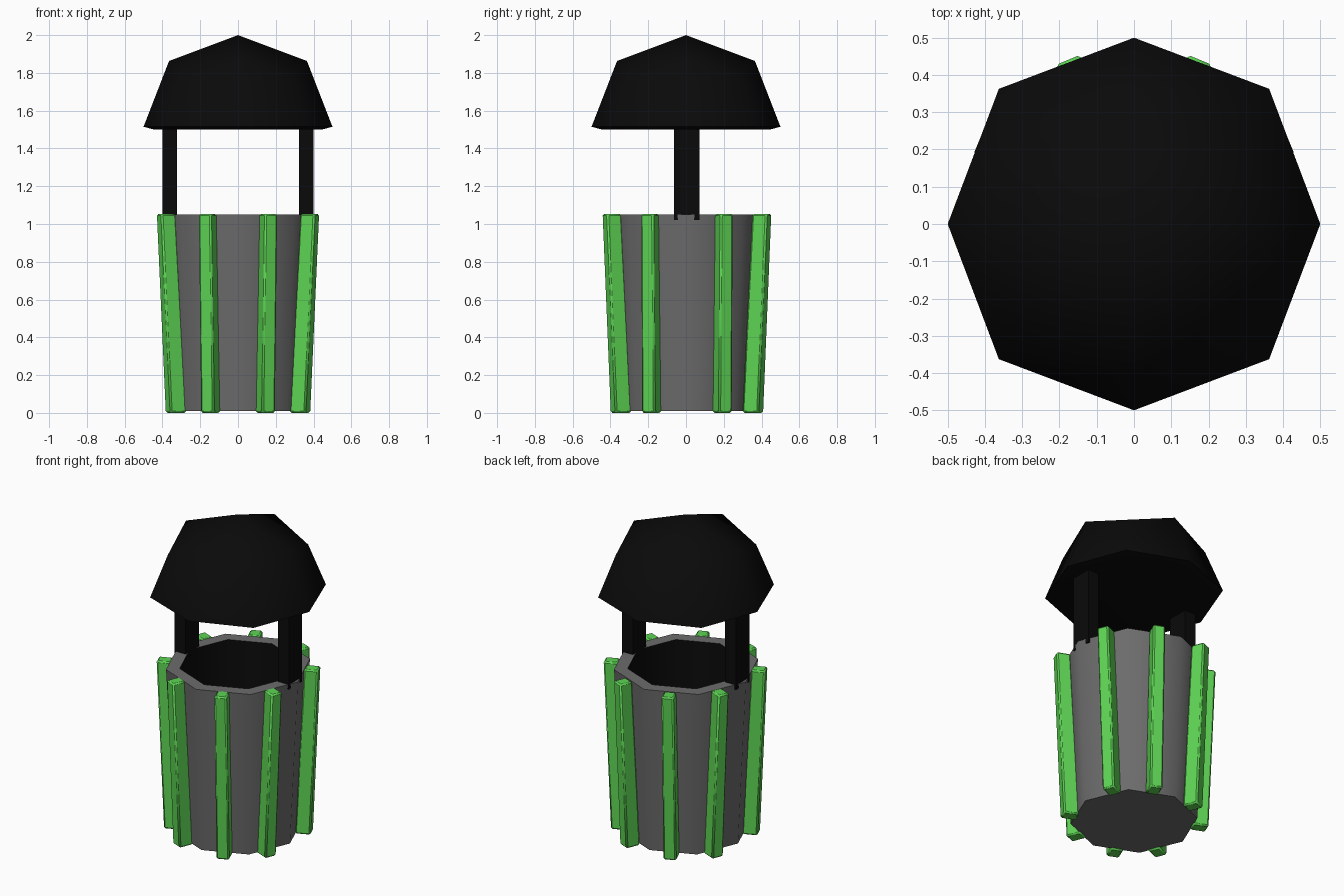
import bpy, bmesh, math
from mathutils import Vector

if "Cube" in bpy.data.objects:
    bpy.data.objects.remove(bpy.data.objects["Cube"])


def material(name, col):
    m = bpy.data.materials.new(name)
    m.diffuse_color = (*col, 1)
    m.use_nodes = True
    m.node_tree.nodes["Principled BSDF"].inputs["Base Color"].default_value = m.diffuse_color
    return m


GREY = material("grey metal", (0.15, 0.148, 0.15))
GREEN = material("green slats", (0.11, 0.66, 0.088))
BLACK = material("black", (0.003, 0.003, 0.003))


def build(name, bm, mats, smooth=None):
    bmesh.ops.recalc_face_normals(bm, faces=bm.faces)
    me = bpy.data.meshes.new(name)
    bm.to_mesh(me)
    bm.free()
    for m in mats:
        me.materials.append(m)
    ob = bpy.data.objects.new(name, me)
    bpy.context.collection.objects.link(ob)
    if smooth:
        bpy.context.view_layer.objects.active = ob
        bpy.ops.object.select_all(action='DESELECT')
        ob.select_set(True)
        bpy.ops.object.shade_smooth_by_angle(angle=math.radians(smooth))
    return ob


def ring(bm, r, z, rd=None, zd=None):
    """Eight vertices; the diagonal ones may have their own radius and height."""
    out = []
    for i in range(8):
        odd = i % 2
        rr = rd if odd and rd else r
        zz = zd if odd and zd else z
        a = i * math.pi / 4
        out.append(bm.verts.new((rr * math.cos(a), rr * math.sin(a), zz)))
    return out


def bridge(bm, a, b, mat=0):
    n = len(a)
    for i in range(n):
        j = (i + 1) % n
        bm.faces.new((a[i], a[j], b[j], b[i])).material_index = mat


# Tapered eight-sided bin with a flat rim and black inside
bm = bmesh.new()
base = ring(bm, 0.365, 0.01)
top = ring(bm, 0.42, 1.05)
lip = ring(bm, 0.34, 1.05)
floor = ring(bm, 0.30, 0.06)
bm.faces.new(base)
bridge(bm, base, top)
bridge(bm, top, lip)
bridge(bm, lip, floor, 1)
bm.faces.new(floor).material_index = 1
build("bin_body", bm, [GREY, BLACK], 50)


# Green slats, leaning outwards with the bin
def slat(name, top_mid, bottom_mid, angle, sx, sy):
    n = Vector((math.cos(angle), math.sin(angle), 0))
    t = Vector((-n.y, n.x, 0))
    bm = bmesh.new()
    rings = []
    for mid, z, w, d in ((bottom_mid, 0.0, 0.076, 0.092), (top_mid, 1.053, 0.072, 0.084)):
        c = Vector((*mid, z))
        pts = [c + t * w / 2, c - t * w / 2, c - t * w / 2 - n * d, c + t * w / 2 - n * d]
        rings.append([bm.verts.new((p.x * sx, p.y * sy + 0.005, p.z)) for p in pts])
    bridge(bm, *rings)
    for r in rings:
        bm.faces.new(r)
    ob = build(name, bm, [GREEN], 50)
    bev = ob.modifiers.new("bevel", 'BEVEL')
    bev.width = 0.009
    bev.segments = 1


for sx, h in ((1, "right"), (-1, "left")):
    for sy, d in ((1, "back"), (-1, "front")):
        slat(f"side_slat_{d}_{h}", (0.419, 0.212), (0.371, 0.205), math.radians(22.5), sx, sy)
        slat(f"end_slat_{d}_{h}", (0.177, 0.436), (0.163, 0.392), math.radians(67.5), sx, sy)

# Two flat posts standing on the rim
for s, h in ((1, "right"), (-1, "left")):
    bm = bmesh.new()
    bmesh.ops.create_cube(bm, size=1)
    for v in bm.verts:
        v.co = (s * 0.3625 + v.co.x * 0.077, 0.004 + v.co.y * 0.133, 1.265 + v.co.z * 0.49)
    build(f"{h}_post", bm, [BLACK])

# Domed cover: upper half of a rounded cube, closed underneath
bm = bmesh.new()
under = ring(bm, 0.445, 1.5, 0.455)
rim = ring(bm, 0.5, 1.515, 0.513)
upper = ring(bm, 0.365, 1.863, 0.41, 1.775)
apex = bm.verts.new((0, 0, 2.0))
bm.faces.new(under)
bridge(bm, under, rim)
bridge(bm, rim, upper)
for i in range(0, 8, 2):
    bm.faces.new((apex, upper[i], upper[i + 1], upper[(i + 2) % 8]))
build("domed_cover", bm, [BLACK], 60)
